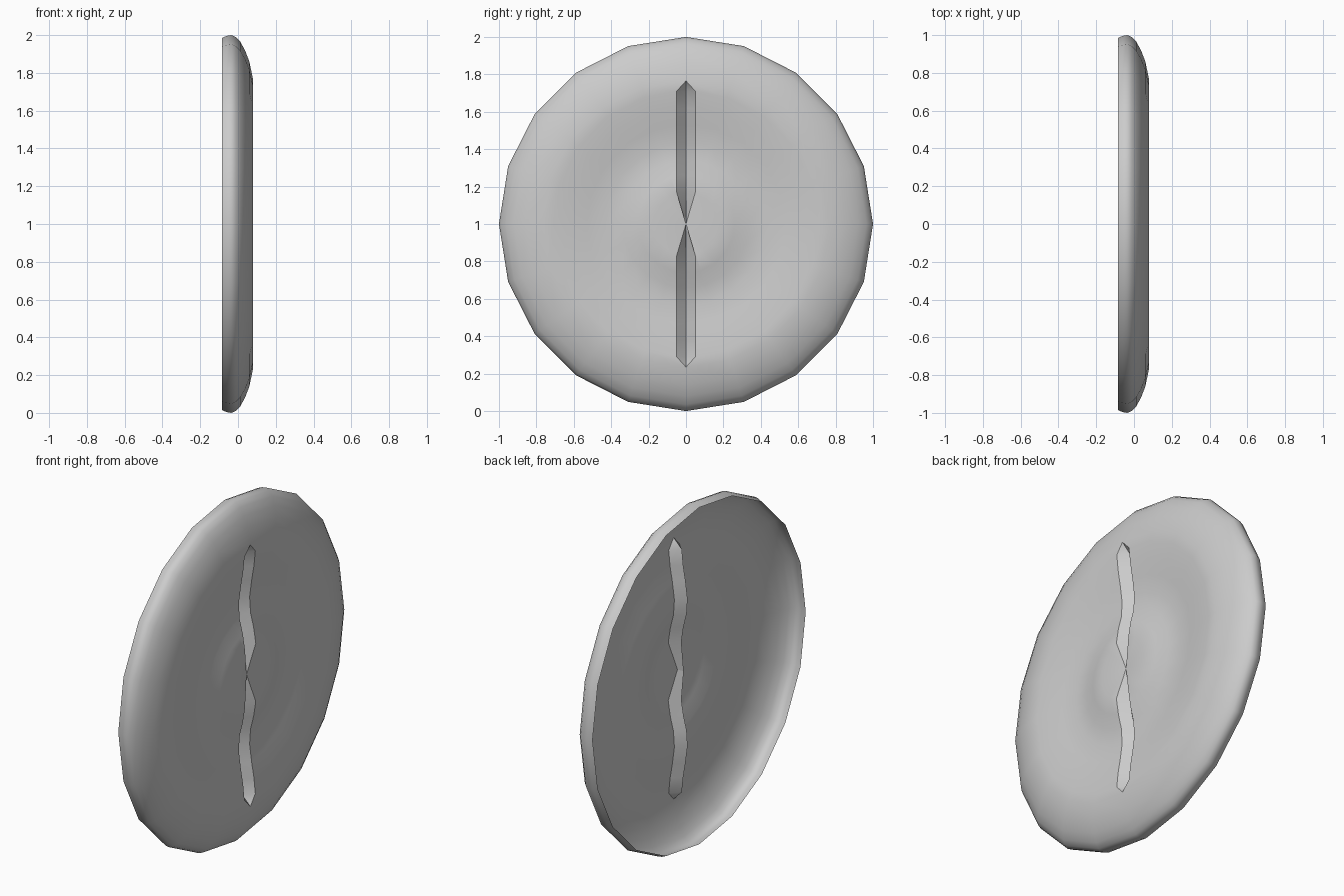
import bpy, bmesh, math

if "Cube" in bpy.data.objects:
    bpy.data.objects.remove(bpy.data.objects["Cube"])

SIDES = 20
HALF_W, DEPTH = 0.05, 0.05

# Radial profile (radius, x): dimpled centre, trough, flat ring, rolled rim, open back
profile = [(0.0, 0.055), (0.17, 0.08), (0.26, 0.066), (0.34, 0.046), (0.43, 0.04),
           (0.53, 0.053), (0.62, 0.068), (0.71, 0.077), (0.765, 0.08),
           (0.86, 0.06), (0.92, 0.037), (0.965, 0.012), (0.99, -0.012),
           (1.0, -0.035), (0.996, -0.06), (0.985, -0.085)]
GROOVE_END = 7          # last ring at full groove width; the next ring is the tip

bm = bmesh.new()
centre = bm.verts.new((profile[0][1], 0, 1))
centre_deep = bm.verts.new((profile[0][1] - 0.04, 0, 1))


def plain_column(k):
    a = 2 * math.pi * k / SIDES
    return [centre] + [bm.verts.new((x, r * math.cos(a), 1 + r * math.sin(a)))
                       for r, x in profile[1:]]


def groove_columns(k):
    """Split a column into rim, V bottom and rim, meeting at centre and tip."""
    mid = plain_column(k)
    s = 1 if k < SIDES / 2 else -1
    first, last = list(mid), list(mid)
    for j in range(1, GROOVE_END + 1):
        x, y, z = mid[j].co
        first[j] = bm.verts.new((x, s * HALF_W, z))
        last[j] = bm.verts.new((x, -s * HALF_W, z))
        mid[j].co.x -= DEPTH
    mid[0] = centre_deep
    return [first, mid, last]


# Columns around the disc, with a groove at top and bottom
columns = []
for k in range(SIDES):
    columns += groove_columns(k) if k in (5, 15) else [plain_column(k)]

# Skin neighbouring columns
for i, a in enumerate(columns):
    b = columns[(i + 1) % len(columns)]
    for j in range(len(profile) - 1):
        loop = list(dict.fromkeys([a[j], a[j + 1], b[j + 1], b[j]]))
        if len(loop) > 2:
            bm.faces.new(loop)

mesh = bpy.data.meshes.new("grooved_disc")
bm.to_mesh(mesh)
bm.free()
disc = bpy.data.objects.new("grooved_disc", mesh)
bpy.context.collection.objects.link(disc)

# Smooth disc, crisp groove edges
bpy.context.view_layer.objects.active = disc
disc.select_set(True)
bpy.ops.object.shade_smooth_by_angle(angle=math.radians(38))
